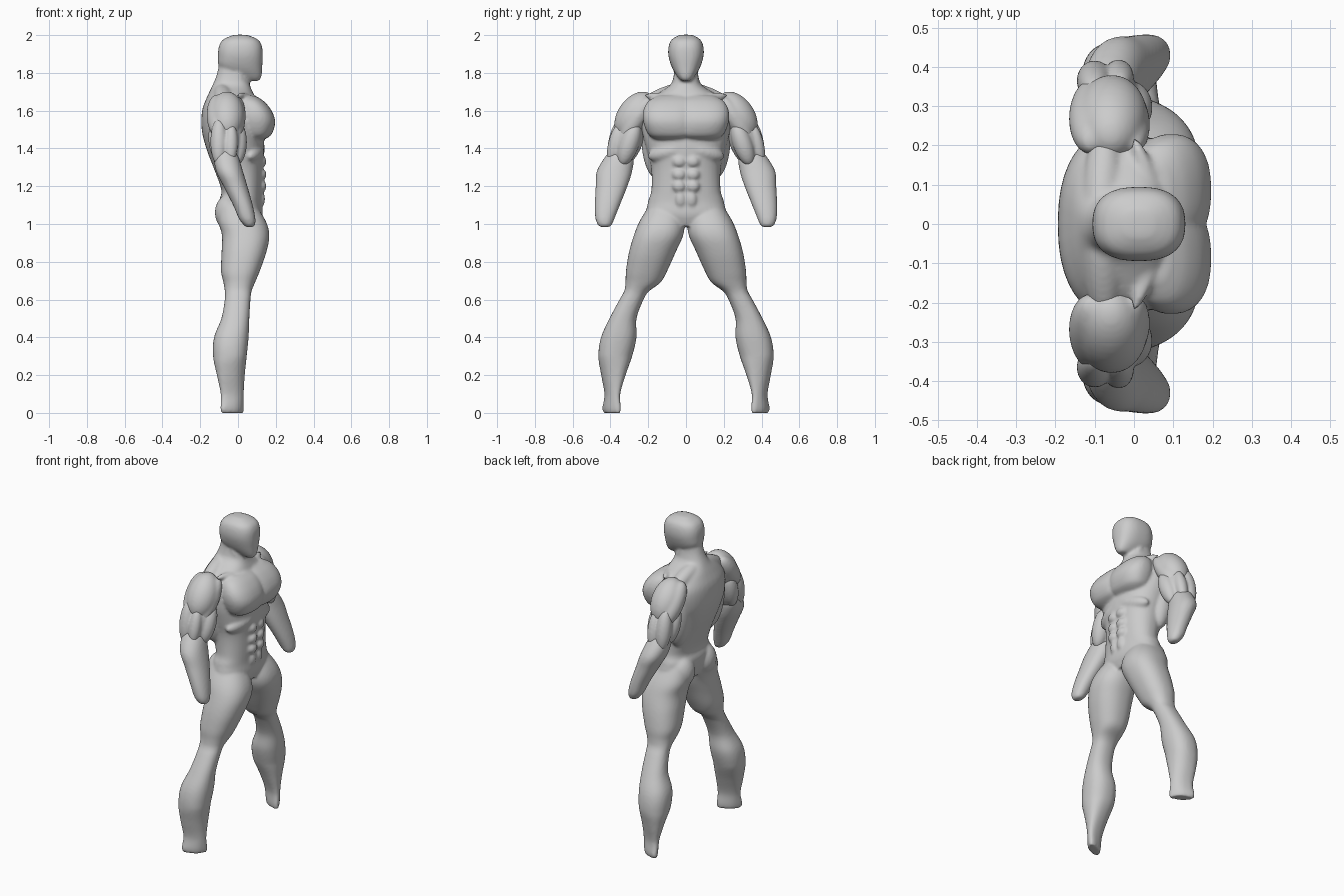
import bpy
import bmesh
import math
from mathutils import Matrix, Vector

cube = bpy.data.objects.get("Cube")
if cube:
    bpy.data.objects.remove(cube, do_unlink=True)

# One plain grey clay colour for the whole figure
clay = bpy.data.materials.new("clay_grey")
clay.use_nodes = True
colour = (.6, .6, .6, 1)
clay.diffuse_color = colour
clay.node_tree.nodes["Principled BSDF"].inputs["Base Color"].default_value = colour


def spline(sections, steps=5):
    """Smoothly interpolate the rows of a section list (Catmull-Rom)."""
    rows = [Vector(row) for row in sections]
    last = len(rows) - 1
    for i in range(last):
        before, start = rows[max(i - 1, 0)], rows[i]
        end, after = rows[i + 1], rows[min(i + 2, last)]
        for step in range(steps):
            t = step / steps
            tangent_a, tangent_b = (end - before) / 2, (after - start) / 2
            yield (start * (2 * t**3 - 3 * t**2 + 1) + tangent_a * (t**3 - 2 * t**2 + t)
                   + end * (3 * t**2 - 2 * t**3) + tangent_b * (t**3 - t**2))
    yield rows[last]


def power(value, exponent):
    return math.copysign(abs(value) ** exponent, value)


def loft(bm, sections, squareness=2.3, oblique=0, sides=40):
    """Skin rounded sections, each given as z, back, front, inner y, outer y.
    An oblique loft turns its sections into slanted ovals towards the ground."""
    rings = []
    for z, back, front, inner, outer in spline(sections):
        lean = oblique * max(0, 1 - z / .3)
        ring = []
        for i in range(sides):
            angle = math.tau * i / sides
            x = power(math.cos(angle), 2 / squareness)
            y = power(math.sin(angle - lean), 2 / squareness)
            ring.append(bm.verts.new(((back + front + (front - back) * x) / 2,
                                      (inner + outer + (outer - inner) * y) / 2, z)))
        rings.append(ring)
    for low, high in zip(rings, rings[1:]):
        for i in range(sides):
            j = (i + 1) % sides
            bm.faces.new((low[i], low[j], high[j], high[i]))
    bm.faces.new(rings[0])
    bm.faces.new(rings[-1])


def muscle(bm, start, end, radius):
    """Add an ellipsoid belly stretched between two attachment points."""
    start, end = Vector(start), Vector(end)
    axis = end - start
    turn = axis.to_track_quat('Z', 'Y').to_matrix().to_4x4()
    size = Matrix.Diagonal((radius, radius, axis.length / 2, 1))
    bmesh.ops.create_uvsphere(bm, u_segments=28, v_segments=18, radius=1,
                              matrix=Matrix.Translation((start + end) / 2) @ turn @ size)


def finish(bm, name, voxel=.009, smoothing=4):
    """Mirror the half figure across y, fuse its volumes and soften the creases."""
    bmesh.ops.recalc_face_normals(bm, faces=bm.faces)
    mesh = bpy.data.meshes.new(name)
    bm.to_mesh(mesh)
    bm.free()
    mesh.materials.append(clay)
    obj = bpy.data.objects.new(name, mesh)
    bpy.context.scene.collection.objects.link(obj)
    mirror = obj.modifiers.new("both_sides", 'MIRROR')
    mirror.use_axis = (False, True, False)
    mirror.use_mirror_merge = False
    fuse = obj.modifiers.new("fuse", 'REMESH')
    fuse.mode = 'VOXEL'
    fuse.voxel_size = voxel
    fuse.use_smooth_shade = True
    soften = obj.modifiers.new("soften", 'SMOOTH')
    soften.factor = .5
    soften.iterations = smoothing


def symmetric(profile):
    return [(z, back, front, -half, half) for z, back, front, half in profile]


# Trunk and neck
body = bmesh.new()
loft(body, symmetric([
    (.99, -.07, .11, .08), (1.05, -.09, .13, .2), (1.12, -.1, .125, .2),
    (1.18, -.088, .127, .183), (1.3, -.13, .132, .185), (1.4, -.168, .14, .21),
    (1.5, -.192, .13, .235), (1.6, -.19, .11, .235), (1.67, -.165, .09, .185),
    (1.73, -.137, .065, .09), (1.78, -.116, .055, .066), (1.84, -.1, .05, .06)]))

# Head with a narrow jaw
loft(body, symmetric([
    (1.757, .04, .11, .022), (1.78, -.03, .124, .045), (1.83, -.098, .128, .075),
    (1.89, -.106, .131, .093), (1.94, -.101, .127, .092), (1.975, -.08, .107, .077),
    (1.997, -.035, .06, .042), (2.002, -.01, .03, .02)]), squareness=2.5)

# Leg, from hip to the cut ankle
loft(body, [
    (1.12, -.1, .08, .03, .18), (1.02, -.105, .145, .008, .243),
    (.94, -.085, .166, .015, .276), (.85, -.087, .15, .055, .302),
    (.75, -.09, .115, .1, .318), (.69, -.077, .09, .135, .32),
    (.645, -.07, .072, .195, .327), (.6, -.07, .066, .225, .352),
    (.5, -.088, .06, .262, .405), (.4, -.127, .056, .262, .45),
    (.3, -.132, .046, .285, .464), (.2, -.112, .036, .32, .449),
    (.1, -.092, .031, .348, .432), (.03, -.093, .032, .345, .442),
    (0, -.09, .029, .347, .439)], oblique=.8)
muscle(body, (-.04, .1, 1.16), (-.035, .115, .96), .085)  # buttock

# Chest plates, meeting in a shallow cleft
loft(body, [
    (1.447, .04, .14, -.01, .16), (1.475, .02, .178, -.05, .2),
    (1.54, 0, .197, -.055, .226), (1.6, 0, .178, -.055, .226),
    (1.65, 0, .137, -.05, .2), (1.68, 0, .09, -.02, .15)], squareness=2.4)

# Stomach blocks and rib pads
for height in (1.33, 1.262, 1.2):
    muscle(body, (.12, -.002, height), (.115, .076, height), .034)
muscle(body, (.113, .03, 1.18), (.108, .028, 1.08), .033)
muscle(body, (.115, 0, 1.405), (.06, .2, 1.355), .045)

# Broad back muscle, neck slope, collarbone and throat cord
muscle(body, (-.085, .17, 1.66), (-.05, .155, 1.24), .075)
muscle(body, (-.09, -.05, 1.735), (-.07, .25, 1.625), .05)
muscle(body, (.075, .015, 1.665), (0, .22, 1.68), .022)
muscle(body, (-.01, .06, 1.81), (.075, .01, 1.66), .02)
finish(body, "body")

# Shoulder caps
shoulders = bmesh.new()
muscle(shoulders, (-.06, .19, 1.69), (-.055, .35, 1.46), .092)
muscle(shoulders, (.0, .19, 1.67), (-.02, .34, 1.44), .05)
muscle(shoulders, (-.112, .19, 1.68), (-.1, .36, 1.46), .06)
finish(shoulders, "shoulders", .008, 8)

# Upper arms: core, biceps, outer arm and two triceps heads
upper_arms = bmesh.new()
for start, end, radius in (
        ((-.06, .25, 1.6), (-.06, .36, 1.3), .08),
        ((.0, .26, 1.54), (-.01, .34, 1.31), .052),
        ((-.035, .35, 1.53), (-.04, .4, 1.32), .037),
        ((-.1, .34, 1.56), (-.1, .39, 1.31), .046),
        ((-.12, .26, 1.55), (-.1, .32, 1.33), .046)):
    muscle(upper_arms, start, end, radius)
finish(upper_arms, "upper_arms", .007, 4)

# Forearms with rounded stumps
forearms = bmesh.new()
loft(forearms, [
    (1.42, -.085, -.04, .33, .375), (1.36, -.125, 0, .28, .425),
    (1.28, -.116, .026, .285, .472), (1.2, -.077, .05, .31, .478),
    (1.1, -.026, .078, .35, .483), (1.03, .004, .092, .378, .48),
    (.995, .03, .09, .393, .466), (.983, .045, .08, .41, .45)], squareness=2.15)
finish(forearms, "forearms")
